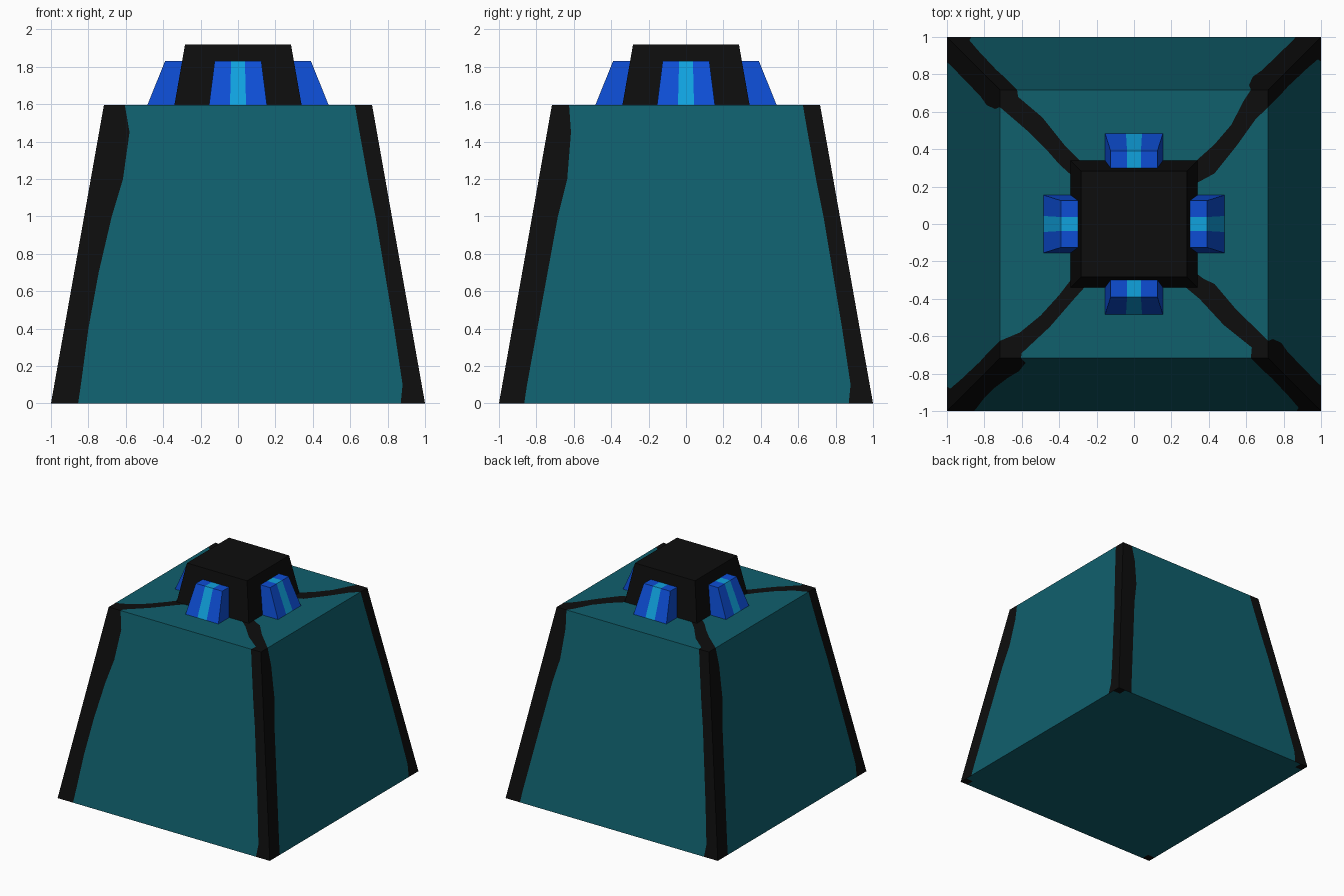
import bpy, bmesh, math
from mathutils import Matrix, Vector

if "Cube" in bpy.data.objects:
    bpy.data.objects.remove(bpy.data.objects["Cube"])


def material(name, rgb):
    m = bpy.data.materials.new(name)
    m.diffuse_color = (*rgb, 1)
    m.use_nodes = True
    m.node_tree.nodes["Principled BSDF"].inputs["Base Color"].default_value = m.diffuse_color
    return m


TEAL = material("dark_teal", (0.005, 0.115, 0.152))
BLACK = material("black", (0.004, 0.004, 0.004))
BLUE = material("blue", (0.004, 0.075, 0.66))
CYAN = material("light_cyan", (0.005, 0.36, 0.73))

BASE, SHOULDER, H = 1.0, 0.717, 1.595


def finish(bm, name, mats):
    bmesh.ops.remove_doubles(bm, verts=bm.verts, dist=0.0005)
    bmesh.ops.recalc_face_normals(bm, faces=bm.faces)
    me = bpy.data.meshes.new(name)
    bm.to_mesh(me)
    bm.free()
    for m in mats:
        me.materials.append(m)
    ob = bpy.data.objects.new(name, me)
    bpy.context.collection.objects.link(ob)
    return ob


def face(bm, pts, mat=0):
    f = bm.faces.new([bm.verts.new(p) for p in pts])
    f.material_index = mat


def turn(k):
    return Matrix.Rotation(k * math.pi / 2, 3, 'Z')


# tapered body: each wall is cut into teal panel and wavy black edge bands
ROWS = [0, 0.1, 0.4, 0.7, 1.0, 1.2, 1.45, H]
FRONT_LEFT = [0.855, 0.84, 0.80, 0.745, 0.675, 0.615, 0.58, 0.605]
LEFT = [0.865, 0.85, 0.795, 0.74, 0.685, 0.635, 0.615, 0.625]
RIGHT = [0.87, 0.88, 0.835, 0.785, 0.735, 0.695, 0.65, 0.625]

bm = bmesh.new()
for k in range(4):
    rows = []
    for z, l, r in zip(ROWS, FRONT_LEFT if k == 0 else LEFT, RIGHT):
        h = BASE + (SHOULDER - BASE) * z / H
        rows.append([turn(k) @ Vector((x, -h, z)) for x in (-h, -l, r, h)])
    for a, b in zip(rows, rows[1:]):
        for i in range(3):
            face(bm, (a[i], a[i + 1], b[i + 1], b[i]), 0 if i == 1 else 1)

# top: black bands run from each corner to the cap.
# Per corner (counter-clockwise from front left): border met first, then second.
S = SHOULDER
BANDS = [
    ([(-S, -.625), (-.61, -.58), (-.50, -.49), (-.40, -.38), (-.30, -.25)],
     [(-.605, -S), (-.60, -.69), (-.45, -.55), (-.32, -.40), (-.23, -.30)]),
    ([(.625, -S), (.63, -.66), (.48, -.54), (.35, -.40), (.23, -.30)],
     [(S, -.625), (.54, -.45), (.43, -.32), (.375, -.295), (.30, -.24)]),
    ([(S, .625), (.65, .56), (.55, .42), (.43, .27), (.30, .20)],
     [(.625, S), (.59, .665), (.52, .53), (.43, .425), (.29, .30)]),
    ([(-.625, S), (-.62, .68), (-.49, .57), (-.37, .42), (-.25, .30)],
     [(-S, .625), (-.56, .49), (-.47, .40), (-.40, .32), (-.30, .23)]),
]
CORNERS = [(-S, -S), (S, -S), (S, S), (-S, S)]


def flat(pts, z):
    return [(x, y, z) for x, y in pts]


for k, (first, second) in enumerate(BANDS):
    face(bm, flat([CORNERS[k]] + second + first[::-1], H), 1)
    face(bm, flat(second[::-1] + BANDS[(k + 1) % 4][0], H), 0)
face(bm, flat([p for a, b in BANDS for p in (a[-1], b[-1])], H), 1)

# underside: teal with small black corners
c = 0.93
under = []
for k in range(4):
    t = turn(k)
    tri = [t @ Vector(p) for p in ((-1, -c, 0), (-c, -c, 0), (-c, -1, 0))]
    face(bm, tri + [t @ Vector((-1, -1, 0))], 1)
    under += tri
face(bm, under, 0)
finish(bm, "tapered_body", [TEAL, BLACK])

# black cap
bm = bmesh.new()
rings = [[turn(k) @ Vector((-h, -h, z)) for k in range(4)]
         for h, z in ((0.34, H), (0.283, 1.92))]
for i in range(4):
    j = (i + 1) % 4
    face(bm, (rings[0][i], rings[0][j], rings[1][j], rings[1][i]))
face(bm, rings[0][::-1])
face(bm, rings[1])
finish(bm, "cap", [BLACK])

# four blue blocks around the cap, each with a cyan centre stripe
for k, side in enumerate(("front", "right", "back", "left")):
    bm = bmesh.new()
    cols = []
    for xb, xt in ((-.155, -.125), (-.043, -.037), (.043, .037), (.155, .125)):
        cols.append([turn(k) @ Vector(p) for p in (
            (xb, -.25, H), (xb, -.485, H), (xt, -.39, 1.83), (xt, -.25, 1.83))])
    for n, (a, b) in enumerate(zip(cols, cols[1:])):
        for i in range(4):
            j = (i + 1) % 4
            face(bm, (a[i], a[j], b[j], b[i]), 1 if n == 1 else 0)
    face(bm, cols[0])
    face(bm, cols[3])
    finish(bm, side + "_block", [BLUE, CYAN])
